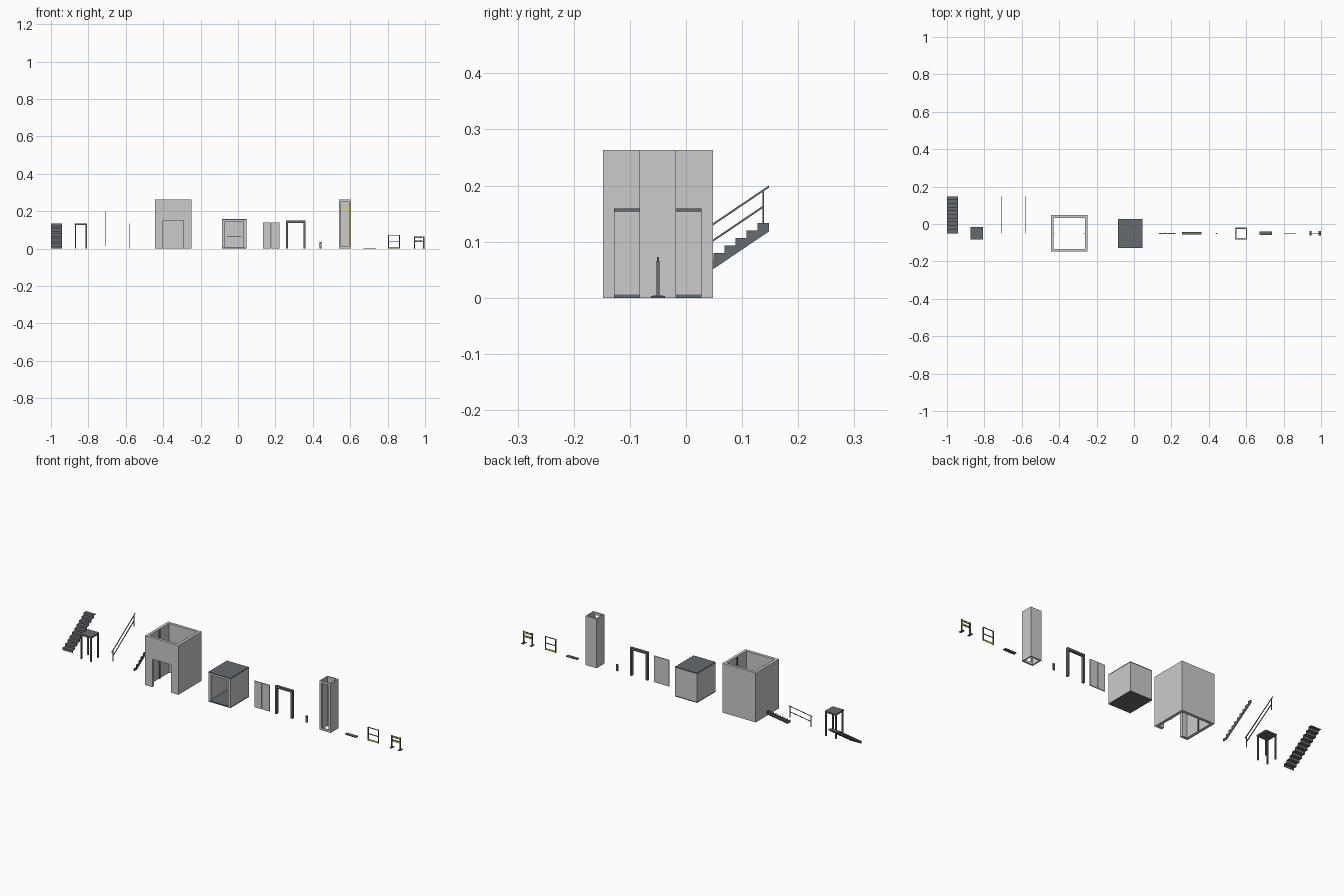
import bpy, bmesh
from mathutils import Vector

if "Cube" in bpy.data.objects:
    bpy.data.objects.remove(bpy.data.objects["Cube"])

YC = -0.05  # common depth centre of the kit row


def material(name, rgb):
    m = bpy.data.materials.new(name)
    m.diffuse_color = (*rgb, 1)
    m.use_nodes = True
    m.node_tree.nodes["Principled BSDF"].inputs["Base Color"].default_value = m.diffuse_color
    return m


DARK = material("dark_steel", (0.13, 0.145, 0.165))
YELLOW = material("safety_yellow", (0.85, 0.7, 0.05))


def prism(name, pts, axis, a, b, mat=None):
    """Extrude a 2D outline along an axis from a to b."""
    place = {'x': lambda u, v, w: (w, u, v),
             'y': lambda u, v, w: (u, w, v),
             'z': lambda u, v, w: (u, v, w)}[axis]
    bm = bmesh.new()
    lo = [bm.verts.new(place(u, v, a)) for u, v in pts]
    hi = [bm.verts.new(place(u, v, b)) for u, v in pts]
    bm.faces.new(lo)
    bm.faces.new(hi)
    n = len(pts)
    for i in range(n):
        j = (i + 1) % n
        bm.faces.new((lo[i], lo[j], hi[j], hi[i]))
    bmesh.ops.recalc_face_normals(bm, faces=bm.faces)
    me = bpy.data.meshes.new(name)
    bm.to_mesh(me)
    bm.free()
    ob = bpy.data.objects.new(name, me)
    bpy.context.collection.objects.link(ob)
    if mat:
        me.materials.append(mat)
    return ob


def box(name, x, y, z, mat=None):
    return prism(name, [(x[0], y[0]), (x[1], y[0]), (x[1], y[1]), (x[0], y[1])],
                 'z', z[0], z[1], mat)


def around(c, w):
    return (c - w / 2, c + w / 2)


def u_walls(name, x, y, z, t):
    """Side and back walls, open to the front."""
    (a, b), (c, d) = x, y
    return prism(name, [(a, c), (a, d), (b, d), (b, c), (b - t, c), (b - t, d - t),
                        (a + t, d - t), (a + t, c)], 'z', z[0], z[1])


def portal(name, x, opening, z, top, y, mat=None):
    """Upright panel with a doorway reaching its bottom edge."""
    (a, b), (p, q) = x, opening
    return prism(name, [(a, z[0]), (a, z[1]), (b, z[1]), (b, z[0]), (q, z[0]),
                        (q, top), (p, top), (p, z[0])], 'y', y[0], y[1], mat)


# Stair geometry shared by flight, stringer and railing
N, TREAD, RISE, Y0 = 10, 0.0197, 0.0133, -0.0495
Y1, SLOPE = Y0 + N * TREAD, RISE / TREAD
steps = [(Y0, 0)]
for i in range(N):
    steps += [(Y0 + i * TREAD, (i + 1) * RISE), (Y0 + (i + 1) * TREAD, (i + 1) * RISE)]

# Stair flight: folded plate of treads and risers
T = 0.003
under = [(min(y + T, Y1), max(z - T, 0)) for y, z in steps]
prism("stair_flight", steps + under[::-1][:-1] + [(Y0 + T, 0)], 'x', -1.0, -0.942, DARK)

# Landing platform
PX, PY = -0.84, YC
box("landing_deck", around(PX, 0.066), around(PY, 0.066), (0.125, 0.133), DARK)
for i, sx in enumerate((-1, 1)):
    for j, sy in enumerate((-1, 1)):
        box(f"landing_leg_{i}{j}", around(PX + sx * 0.029, 0.007),
            around(PY + sy * 0.029, 0.007), (0, 0.125), DARK)

# Sloped stair railing
RX = around(-0.71, 0.0035)
for name, h in (("stair_top_rail", 0.065), ("stair_mid_rail", 0.036)):
    y0, y1 = (Y0, Y1) if h > 0.05 else (Y0 + 0.01, Y1 - 0.009)
    z0, z1 = h + (y0 - Y0) * SLOPE, h + (y1 - Y0) * SLOPE
    prism(name, [(y0, z0 - 0.002), (y1, z1 - 0.002), (y1, z1 + 0.002), (y0, z0 + 0.002)],
          'x', *RX, DARK)
for i, k in enumerate((0, N - 1)):
    y = Y0 + (k + 0.5) * TREAD
    box(f"stair_rail_post_{i}", RX, around(y, 0.003),
        ((k + 1) * RISE, 0.063 + (y - Y0) * SLOPE), DARK)

# Stair stringer: stepped top, straight underside
prism("stair_stringer", steps + [(Y1, 0.118), (Y1 - 0.118 / SLOPE, 0)],
      'x', -0.581, -0.577, DARK)

# Lift shaft with doorway and guide rails
SX, SY, ST = (-0.445, -0.248), (-0.148, 0.048), 0.015
u_walls("shaft_walls", SX, (SY[0] + ST, SY[1]), (0, 0.263), ST)
portal("shaft_front_wall", SX, (-0.402, -0.291), (0, 0.263), 0.149, (SY[0], SY[0] + ST))
for side, x in (("left", SX[0] + ST + 0.003), ("right", SX[1] - ST - 0.003)):
    box(f"guide_rail_{side}", around(x, 0.006), around(YC, 0.004), (0, 0.263), DARK)

# Lift cabin
CX, CY, CT = (-0.085, 0.045), (-0.128, 0.028), 0.006
box("cabin_floor", CX, CY, (0, 0.006), DARK)
box("cabin_roof", CX, CY, (0.153, 0.159), DARK)
u_walls("cabin_walls", CX, (CY[0] + CT, CY[1]), (0.006, 0.153), CT)
portal("cabin_front", CX, (-0.07, 0.03), (0.006, 0.153), 0.145, (CY[0], CY[0] + CT))
box("cabin_handrail", (-0.06, 0.02), around(0.015, 0.004), around(0.063, 0.004), DARK)

# Sliding door leaves
for i, x in enumerate(((0.133, 0.1765), (0.1785, 0.222))):
    box(f"door_leaf_{i}", x, around(YC, 0.005), (0, 0.14))

# Door frame
portal("door_frame", (0.257, 0.362), (0.268, 0.351), (0, 0.149), 0.138,
       around(YC, 0.014), DARK)

# Call panel with buttons
box("call_panel", around(0.441, 0.012), around(YC, 0.004), (0, 0.036), DARK)
for i, z in enumerate((0.014, 0.023)):
    box(f"call_button_{i}", around(0.441, 0.005), (YC - 0.0035, YC - 0.002), around(z, 0.005))

# Service riser shaft with tall front opening
VX, VY, VT = (0.54, 0.605), (-0.083, -0.018), 0.007
u_walls("riser_walls", VX, (VY[0] + VT, VY[1]), (0, 0.263), VT)
IN = (VX[0] + 0.012, VX[1] - 0.012)
portal("riser_front_wall", VX, IN, (0, 0.263), 0.25, (VY[0], VY[0] + VT))
box("riser_sill", IN, (VY[0], VY[0] + VT), (0, 0.012))
box("riser_conduit", around(0.589, 0.004), around(-0.028, 0.004), (0.012, 0.25), YELLOW)
for i, z in enumerate((0.19, 0.217)):
    box(f"riser_bracket_{i}", (0.549, 0.596), (-0.028, -0.025), around(z, 0.003), YELLOW)

# Threshold plate
box("threshold_plate", (0.672, 0.738), around(YC, 0.018), (0, 0.004), DARK)

# Guard rail with toe board
GX = (0.802, 0.866)
for i, x in enumerate((GX[0] + 0.002, GX[1] - 0.002)):
    box(f"guard_post_{i}", around(x, 0.004), around(YC, 0.004), (0, 0.073), DARK)
for i, z in enumerate((0.071, 0.037)):
    box(f"guard_rail_{i}", (GX[0] + 0.004, GX[1] - 0.004), around(YC, 0.003),
        around(z, 0.0035), DARK)
box("guard_toe_board", (GX[0] + 0.004, GX[1] - 0.004), around(YC, 0.002), (0.001, 0.009), YELLOW)

# Portable barrier on feet
BX = (0.943, 0.993)
for i, x in enumerate(BX):
    box(f"barrier_foot_{i}", around(x, 0.014 if i else 0.012), around(YC, 0.025), (0, 0.003), DARK)
    box(f"barrier_post_{i}", around(x, 0.006), around(YC, 0.006), (0.003, 0.066), DARK)
for i, z in enumerate((0.06, 0.04)):
    x0, x1 = BX[0] + 0.003, BX[1] - 0.003
    w = (x1 - x0) / 4
    for k in range(4):
        box(f"barrier_board_{i}_{k}", (x0 + k * w, x0 + (k + 1) * w), around(YC, 0.004),
            around(z, 0.009), YELLOW if k % 2 else DARK)
